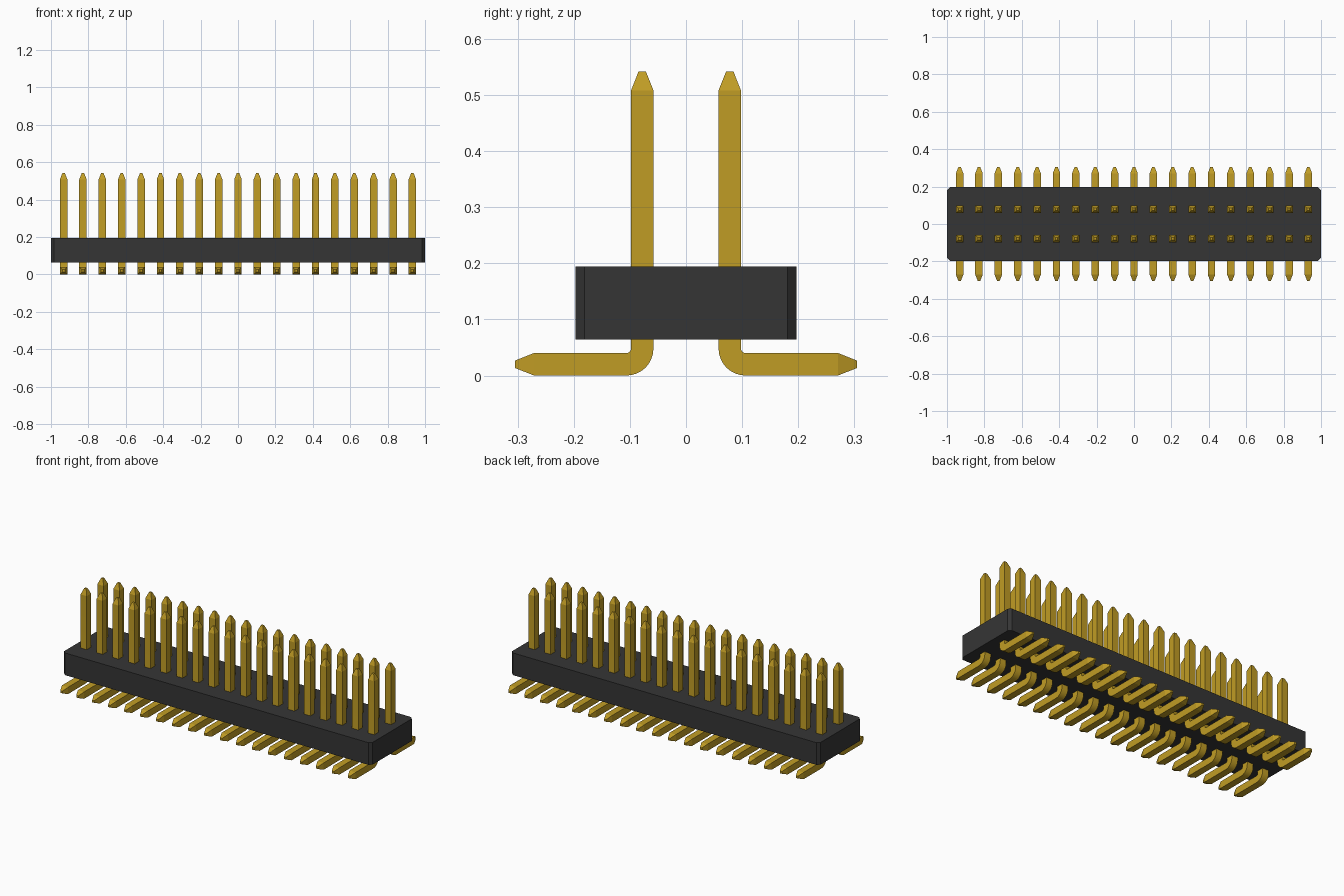
import bpy, bmesh, math

cube = bpy.data.objects.get("Cube")
if cube:
    bpy.data.objects.remove(cube, do_unlink=True)

PINS = 19          # pins in each row
PITCH = 0.1036     # spacing along x
HALF = 0.02        # half width of the square pin
TIP = 0.0065       # half width of the blunt tip
ROW_Y = 0.078      # distance of each row from the centre line


def material(name, rgb):
    m = bpy.data.materials.new(name)
    m.use_nodes = True
    m.diffuse_color = (*rgb, 1)
    m.node_tree.nodes["Principled BSDF"].inputs["Base Color"].default_value = (*rgb, 1)
    return m


black = material("black plastic", (0.036, 0.036, 0.036))
gold = material("gold metal", (0.53, 0.335, 0.018))


def make_object(name, bm, mat):
    bmesh.ops.recalc_face_normals(bm, faces=bm.faces)
    mesh = bpy.data.meshes.new(name)
    bm.to_mesh(mesh)
    bm.free()
    mesh.materials.append(mat)
    obj = bpy.data.objects.new(name, mesh)
    bpy.context.collection.objects.link(obj)
    return obj


# Housing: box with chamfered vertical corners
bm = bmesh.new()
bmesh.ops.create_cube(bm, size=1)
for v in bm.verts:
    v.co = (v.co.x * 2, v.co.y * 0.394, 0.129 + v.co.z * 0.13)
corners = [e for e in bm.edges if abs(e.verts[0].co.z - e.verts[1].co.z) > 0.1]
bmesh.ops.bevel(bm, geom=corners, offset=0.016, offset_type='OFFSET',
                segments=1, affect='EDGES', profile=0.5)
make_object("housing", bm, black)


# Bent pin: square sections swept down the post, round the bend and along the foot
def pin_mesh_data():
    bend_r = 0.028
    cy, cz = ROW_Y + bend_r, HALF + bend_r
    # each station: y, z, direction angle, half width
    stations = [(ROW_Y, 0.542, 0, TIP), (ROW_Y, 0.508, 0, HALF)]
    steps = 8
    for i in range(steps + 1):
        a = math.pi / 2 * i / steps
        stations.append((cy - bend_r * math.cos(a), cz - bend_r * math.sin(a), a, HALF))
    stations += [(0.271, HALF, math.pi / 2, HALF), (0.305, HALF, math.pi / 2, TIP)]

    bm = bmesh.new()
    rings = []
    for y, z, a, h in stations:
        ny, nz = math.cos(a), math.sin(a)
        rings.append([bm.verts.new((sx * h, y + sy * h * ny, z + sy * h * nz))
                      for sx, sy in ((-1, -1), (1, -1), (1, 1), (-1, 1))])
    for r0, r1 in zip(rings, rings[1:]):
        for k in range(4):
            bm.faces.new((r0[k], r0[(k + 1) % 4], r1[(k + 1) % 4], r1[k]))
    bm.faces.new(rings[0])
    bm.faces.new(rings[-1])
    return bm


# Two mirrored rows of pins
for name, turn in (("rear_pins", 0), ("front_pins", math.pi)):
    row = make_object(name, pin_mesh_data(), gold)
    row.data.shade_smooth()
    row.data.set_sharp_from_angle(angle=math.radians(15))
    row.rotation_euler.z = turn
    row.location.x = -PITCH * (PINS - 1) / 2 * math.cos(turn)
    array = row.modifiers.new("Row", 'ARRAY')
    array.count = PINS
    array.use_relative_offset = False
    array.use_constant_offset = True
    array.constant_offset_displace = (PITCH, 0, 0)
